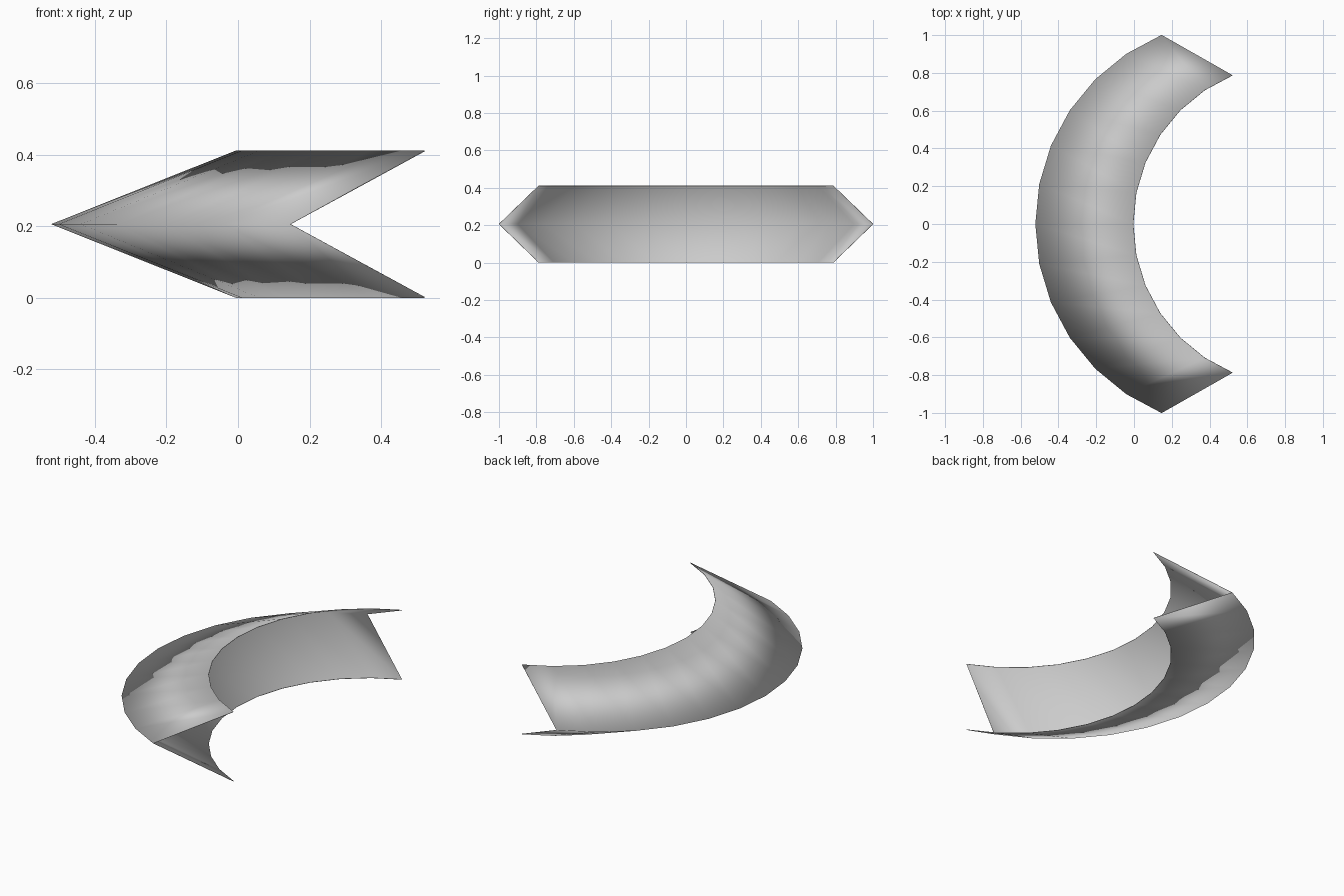
import bpy, bmesh, math

if "Cube" in bpy.data.objects:
    bpy.data.objects.remove(bpy.data.objects["Cube"])

HALF = math.radians(67.5)   # half sweep of the crescent
SEGS = 12
HEIGHT = 0.412


def arc(radius, x_start, z):
    """Arc bulging towards -x, symmetric about y = 0."""
    pts = []
    for i in range(SEGS + 1):
        a = -HALF + 2 * HALF * i / SEGS
        pts.append((x_start + radius * (1 - math.cos(a)), radius * math.sin(a), z))
    return pts


# V-shaped section: inner top lip, outer ridge, inner bottom lip
rails = [
    arc(0.852, -0.004, HEIGHT - 0.001),
    arc(1.082, -0.521, HEIGHT / 2),
    arc(0.852, -0.004, 0.001),
]

bm = bmesh.new()
rows = [[bm.verts.new(p) for p in rail] for rail in rails]
for upper, lower in zip(rows, rows[1:]):
    for i in range(SEGS):
        bm.faces.new((upper[i], upper[i + 1], lower[i + 1], lower[i]))
bmesh.ops.recalc_face_normals(bm, faces=bm.faces)
# outside of the V faces away from the hollow
if sum(f.normal.x for f in bm.faces) > 0:
    bmesh.ops.reverse_faces(bm, faces=bm.faces)
for f in bm.faces:
    f.smooth = True

mesh = bpy.data.meshes.new("curved_guard")
bm.to_mesh(mesh)
bm.free()
guard = bpy.data.objects.new("curved_guard", mesh)
bpy.context.collection.objects.link(guard)

# very thin sheet, shaded smooth over its rim
solid = guard.modifiers.new("thin_sheet", 'SOLIDIFY')
solid.thickness = 0.003
solid.offset = 0
